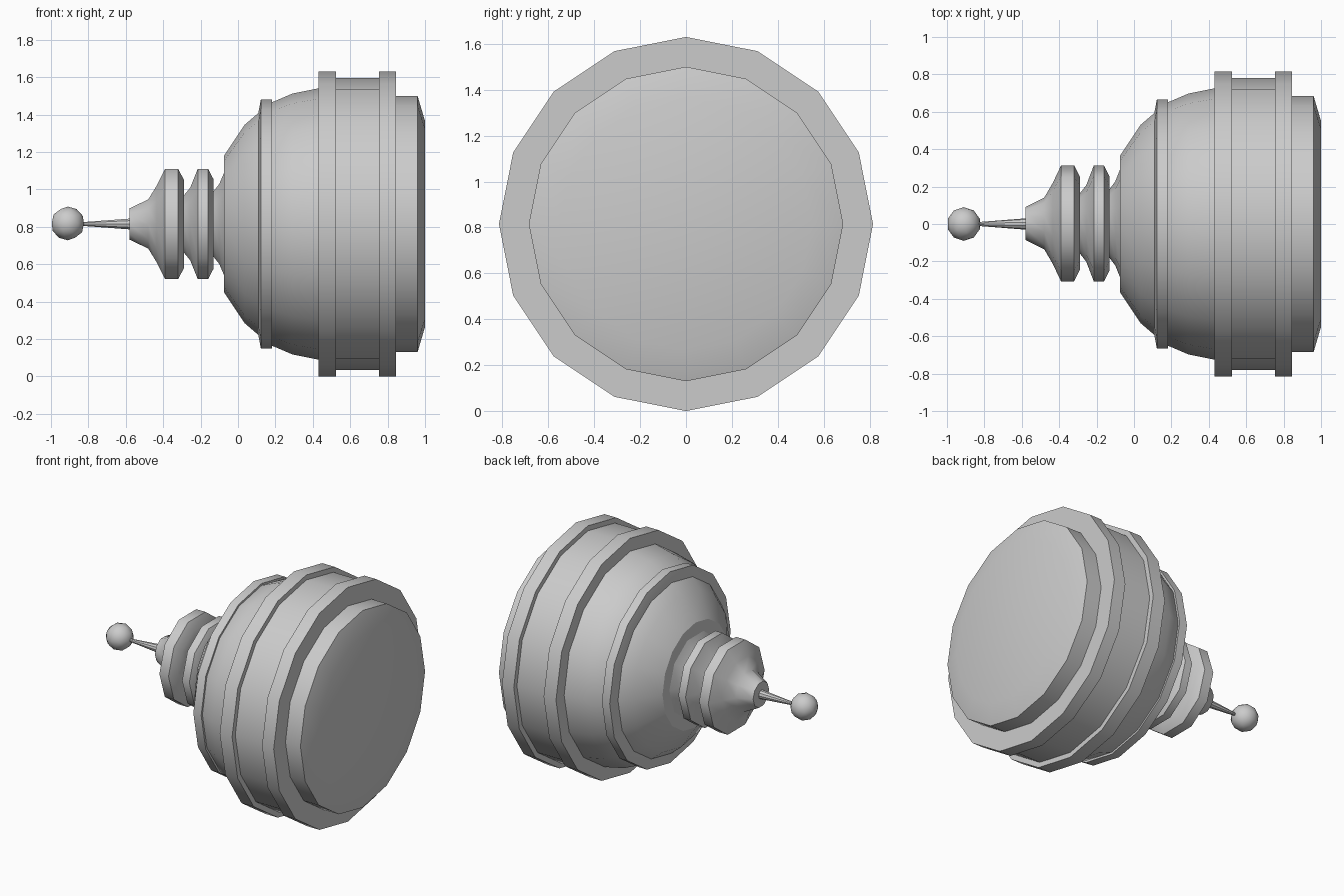
import bpy
import bmesh
from math import cos, sin, tau, radians

cube = bpy.data.objects.get("Cube")
if cube:
    bpy.data.objects.remove(cube)

AXIS_Z = 0.815

grey = bpy.data.materials.new("plain grey")
grey.use_nodes = True
colour = (0.6, 0.6, 0.6, 1)
grey.diffuse_color = colour
grey.node_tree.nodes["Principled BSDF"].inputs["Base Color"].default_value = colour


def finish(obj, angle):
    """Give the part its material and its smoothing."""
    obj.data.materials.append(grey)
    bpy.ops.object.select_all(action="DESELECT")
    obj.select_set(True)
    bpy.context.view_layer.objects.active = obj
    bpy.ops.object.shade_smooth_by_angle(angle=radians(angle))


def lathe(name, profile, sides, angle=30, y=0):
    """Spin (x, radius) points round the long axis and cap both ends."""
    bm = bmesh.new()
    rings = []
    for x, r in profile:
        rings.append([bm.verts.new((x, y + r * cos(tau * i / sides),
                                    AXIS_Z + r * sin(tau * i / sides)))
                      for i in range(sides)])
    for a, b in zip(rings, rings[1:]):
        for i in range(sides):
            j = (i + 1) % sides
            bm.faces.new((a[i], a[j], b[j], b[i]))
    bm.faces.new(rings[0])
    bm.faces.new(rings[-1])
    bmesh.ops.recalc_face_normals(bm, faces=bm.faces)
    mesh = bpy.data.meshes.new(name)
    bm.to_mesh(mesh)
    bm.free()
    obj = bpy.data.objects.new(name, mesh)
    bpy.context.collection.objects.link(obj)
    finish(obj, angle)


# Domed body with its raised bands
lathe("dome", [(-0.075, 0.365), (0.035, 0.53), (0.105, 0.59), (0.18, 0.65),
               (0.29, 0.697), (0.44, 0.727)], 16)
lathe("dome_band", [(0.107, 0.585), (0.122, 0.665), (0.182, 0.665)], 16)
lathe("drum", [(0.43, 0.78), (0.84, 0.78)], 16)
for name, start, end in (("inner_band", 0.43, 0.525), ("outer_band", 0.755, 0.845)):
    lathe(name, [(start, 0.815), (end, 0.815)], 16)
lathe("end_cap", [(0.83, 0.685), (0.96, 0.685), (1.0, 0.55)], 16, 40)

# Stepped neck
lathe("neck", [(-0.58, 0.088), (-0.48, 0.138), (-0.435, 0.215), (-0.39, 0.31),
               (-0.32, 0.31), (-0.29, 0.25), (-0.29, 0.16), (-0.255, 0.205),
               (-0.215, 0.31), (-0.16, 0.31), (-0.13, 0.25), (-0.13, 0.185),
               (-0.1, 0.225), (-0.07, 0.3)], 10, 40, 0.003)

# Antenna rod and ball tip
lathe("antenna_rod", [(-0.85, 0.009), (-0.57, 0.031)], 10)
bpy.ops.mesh.primitive_ico_sphere_add(subdivisions=2, radius=0.09,
                                      location=(-0.91, 0, AXIS_Z + 0.003))
tip = bpy.context.object
tip.name = "antenna_tip"
finish(tip, 60)
